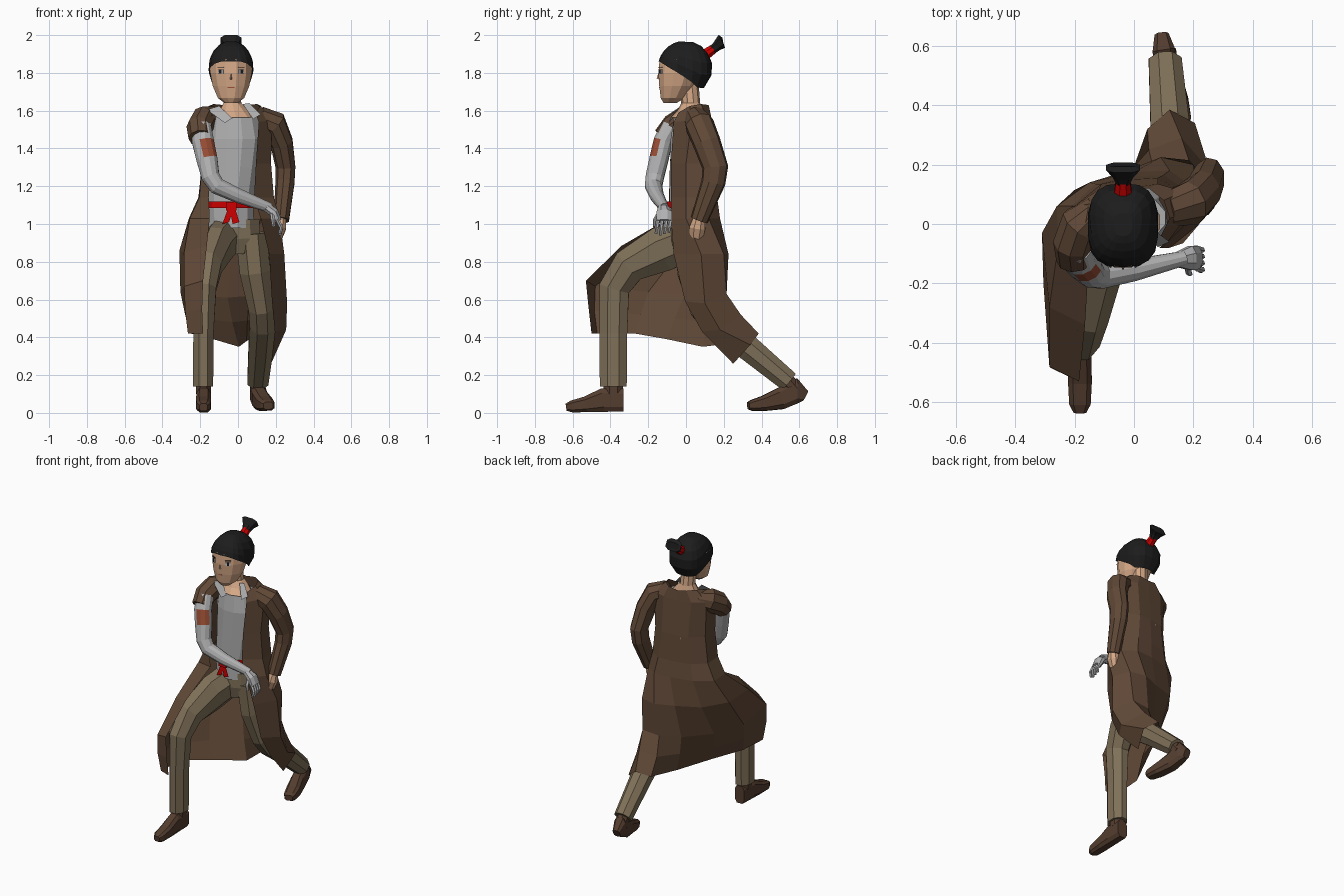
import bpy, bmesh, math
from mathutils import Vector as V, Matrix

def mat(name, r, g, b):
    m = bpy.data.materials.new(name)
    m.diffuse_color = (r, g, b, 1)
    return m

COAT = mat("coat brown", .118, .066, .038)
PANTS = mat("trouser khaki", .215, .165, .100)
SHOE = mat("shoe brown", .090, .048, .029)
SHIRT = mat("shirt grey", .42, .42, .42)
METAL = mat("metal grey", .45, .45, .46)
SKIN = mat("skin", .66, .39, .24)
HAIR = mat("hair black", .012, .012, .012)
RED = mat("sash red", .62, .0, .0)
PATCH = mat("rust patch", .32, .075, .035)
WHITE = mat("eye white", .6, .6, .62)

def build(name, verts, faces, *mats):
    me = bpy.data.meshes.new(name)
    me.from_pydata([tuple(v) for v in verts], [], faces)
    bm = bmesh.new()
    bm.from_mesh(me)
    bmesh.ops.recalc_face_normals(bm, faces=bm.faces)
    bm.to_mesh(me)
    bm.free()
    for m in mats:
        me.materials.append(m)
    ob = bpy.data.objects.new(name, me)
    bpy.context.collection.objects.link(ob)
    return ob

def tube(name, rings, *mats, n=8, ref=(1, 0, 0), caps=(True, True), power=1.0, flat_rings=False):
    """Loft of ellipses; each ring is (x, y, z, radius along ref, radius across)."""
    P = [V(r[:3]) for r in rings]
    verts, faces = [], []
    for i, r in enumerate(rings):
        t = V((0, 0, 1)) if flat_rings else sum(
            ((P[j + 1] - P[j]).normalized() for j in (i - 1, i) if 0 <= j < len(P) - 1), V())
        t.normalize()
        u = V(ref) - t * V(ref).dot(t)
        u.normalize()
        w = t.cross(u)
        for k in range(n):
            a = (k + .5) * math.tau / n
            c, s = math.cos(a), math.sin(a)
            c, s = (math.copysign(abs(q) ** power, q) for q in (c, s))
            verts.append(P[i] + u * (c * r[3]) + w * (s * r[4]))
    for i in range(len(P) - 1):
        for k in range(n):
            a, b = i * n + k, i * n + (k + 1) % n
            faces.append((a, b, b + n, a + n))
    if caps[0]:
        faces.append(tuple(range(n)))
    if caps[1]:
        faces.append(tuple(range(len(verts) - n, len(verts))))
    return build(name, verts, faces, *mats)

def sheet(name, rows, m):
    n = len(rows[0])
    faces = [(i * n + k, i * n + k + 1, i * n + n + k + 1, i * n + n + k)
             for i in range(len(rows) - 1) for k in range(n - 1)]
    return build(name, [p for r in rows for p in r], faces, m)

def plate(name, loc, size, m, turn=0):
    x, y, z = (s / 2 for s in size)
    R = Matrix.Rotation(turn, 3, 'Z')
    vs = [R @ V((a * x, b * y, c * z)) + V(loc) for a in (-1, 1) for b in (-1, 1) for c in (-1, 1)]
    return build(name, vs, [(0, 1, 3, 2), (4, 6, 7, 5), (0, 4, 5, 1), (2, 3, 7, 6), (0, 2, 6, 4), (1, 5, 7, 3)], m)

# Legs: front leg bent at the knee, rear leg stretched back
tube("front_leg", [(-.07, .03, .93, .10, .12), (-.115, -.12, .87, .09, .13), (-.16, -.3, .78, .08, .1),
                   (-.18, -.38, .66, .07, .088), (-.183, -.385, .42, .058, .08),
                   (-.185, -.385, .14, .058, .077)], PANTS)
tube("rear_leg", [(.07, .05, .95, .09, .12), (.09, .06, .75, .088, .115), (.125, .105, .56, .075, .095),
                  (.13, .17, .47, .073, .085), (.12, .34, .335, .07, .072), (.105, .545, .165, .06, .06)], PANTS)
tube("hips", [(-.01, .03, .84, .07, .09), (-.015, .03, .92, .14, .11), (-.02, .03, 1.02, .14, .11)], PANTS, n=10)

# Shoes
tube("front_shoe", [(-.182, -.33, .068, .038, .063), (-.182, -.44, .068, .04, .066), (-.182, -.53, .045, .042, .044),
                    (-.182, -.605, .034, .038, .033), (-.182, -.635, .03, .022, .02)], SHOE, power=.6)
tube("rear_shoe", [(.093, .632, .09, .025, .03), (.1, .585, .115, .04, .07), (.115, .5, .075, .043, .06),
                   (.14, .41, .05, .046, .042), (.155, .35, .04, .04, .03), (.16, .33, .038, .028, .02)],
     SHOE, power=.6)
tube("front_ankle", [(-.183, -.385, .1, .042, .055), (-.183, -.385, .18, .042, .055)], SHOE)
tube("rear_ankle", [(.103, .575, .12, .042, .045), (.108, .52, .185, .042, .045)], SHOE)

# Shirt, collar, belt with knot and tails
tube("shirt", [(-.035, .02, .98, .125, .112), (-.04, .02, 1.1, .125, .112), (-.025, .03, 1.3, .14, .118),
               (-.015, .025, 1.45, .15, .11), (-.02, .02, 1.57, .13, .085)], SHIRT, n=12, flat_rings=True)
build("right_collar", [(-.165, -.04, 1.605), (-.1, -.03, 1.625), (-.03, -.085, 1.56), (-.07, -.088, 1.535)],
      [(0, 1, 2, 3)], SHIRT)
build("left_collar", [(.025, -.02, 1.635), (.06, -.015, 1.64), (.12, -.06, 1.58), (.08, -.078, 1.555)],
      [(0, 1, 2, 3)], SHIRT)
tube("belt", [(-.045, .02, 1.085, .13, .125), (-.045, .02, 1.118, .13, .125)], RED, n=12)
plate("belt_knot", (-.035, -.108, 1.095), (.055, .03, .045), RED)
for name, x in (("belt_tail_right", -.065), ("belt_tail_left", -.01)):
    build(name, [(-.048, -.116, 1.095), (-.02, -.116, 1.095), (x + .018, -.115, 1.01), (x - .018, -.115, 1.0)],
          [(0, 1, 2, 3)], RED)

# Coat body: rows run from right front edge round the back to left front edge
upper = [
    [(-.13, -.045, 1.59), (-.165, .0, 1.62), (-.13, .07, 1.635), (-.08, .11, 1.63), (-.02, .12, 1.62),
     (.05, .12, 1.63), (.1, .08, 1.635), (.12, .02, 1.625), (.09, -.04, 1.59)],
    [(-.15, -.07, 1.54), (-.21, -.03, 1.55), (-.2, .06, 1.56), (-.12, .115, 1.56), (-.02, .125, 1.55),
     (.08, .135, 1.56), (.17, .11, 1.56), (.18, .03, 1.55), (.11, -.065, 1.54)],
    [(-.14, -.085, 1.32), (-.19, -.05, 1.32), (-.19, .06, 1.32), (-.11, .135, 1.32), (-.01, .15, 1.32),
     (.08, .155, 1.32), (.16, .11, 1.32), (.175, .0, 1.32), (.095, -.08, 1.32)],
    [(-.155, -.09, 1.14), (-.205, -.06, 1.14), (-.21, .06, 1.14), (-.13, .135, 1.14), (-.01, .16, 1.14),
     (.1, .165, 1.14), (.18, .11, 1.14), (.19, .0, 1.14), (.085, -.08, 1.14)]]
waist = [(-.15, -.09, 1.03), (-.255, -.07, 1.03), (-.26, .06, 1.03), (-.15, .14, 1.03), (.0, .175, 1.03),
         (.12, .18, 1.03), (.205, .12, 1.03), (.22, .0, 1.03), (.12, -.08, 1.03)]
skirt = [waist,
    [(-.165, -.34, .885), (-.285, -.28, .85), (-.31, -.03, .86), (-.2, .115, .85), (-.035, .175, .84),
     (.09, .225, .84), (.2, .2, .84), (.245, .08, .84), (.165, -.065, .84)],
    [(-.185, -.53, .7), (-.285, -.48, .67), (-.305, -.2, .64), (-.21, -.01, .62), (-.055, .13, .61),
     (.06, .21, .62), (.185, .215, .63), (.26, .1, .58), (.18, -.005, .59)],
    [(-.19, -.515, .55), (-.28, -.485, .54), (-.28, -.24, .52), (-.18, -.06, .5), (-.03, .11, .48),
     (.05, .25, .49), (.16, .29, .52), (.255, .18, .44), (.195, .085, .43)],
    [(-.185, -.5, .42), (-.265, -.47, .42), (-.25, -.27, .42), (-.13, -.1, .39), (.005, .09, .35),
     (.045, .32, .38), (.12, .385, .42), (.205, .34, .36), (.175, .25, .26)]]
sheet("coat_body", upper + [waist], COAT)
sheet("coat_skirt", skirt, COAT)

# Sleeves: one whole, one torn short
tube("left_sleeve", [(.11, .05, 1.565, .06, .06), (.19, .07, 1.53, .072, .078), (.232, .11, 1.43, .062, .075),
                     (.253, .155, 1.3, .054, .07), (.25, .145, 1.22, .052, .065), (.23, .07, 1.02, .042, .047)],
     COAT, n=9)
tube("torn_sleeve", [(-.12, .05, 1.57, .05, .055), (-.18, .0, 1.55, .07, .078), (-.205, -.065, 1.51, .068, .075),
                     (-.2, -.12, 1.455, .062, .06)], COAT, n=9)

# Left hand resting on the hip
tube("left_hand", [(.23, .07, 1.04, .028, .03), (.222, .06, .98, .036, .046), (.208, .055, .925, .026, .036),
                   (.195, .05, .91, .015, .02)], SKIN)

# Metal arm, with a rust patch on the front of its upper part
arm = tube("metal_arm", [(-.195, -.08, 1.52, .052, .054), (-.185, -.122, 1.435, .052, .06), (-.165, -.143, 1.345, .052, .058),
                         (-.145, -.165, 1.25, .05, .05), (-.11, -.172, 1.2, .047, .047), (.0, -.155, 1.15, .038, .04),
                         (.17, -.115, 1.085, .025, .027)], METAL, PATCH, n=12, ref=(0, 1, 0))
for f in arm.data.polygons:
    if 1.36 < f.center.z < 1.42 and f.normal.dot(V((.38, -.9, 0))) > .72:
        f.material_index = 1
tube("metal_hand", [(.15, -.12, 1.09, .028, .026), (.19, -.115, 1.06, .044, .028), (.212, -.115, 1.015, .044, .022)],
     METAL, ref=(0, 1, 0))
for i in range(4):
    y = -.148 + i * .022
    tube(f"metal_finger_{i + 1}", [(.208, y, 1.025, .011, .012), (.23, y - .006, .98, .01, .01),
                                   (.222, y - .01, .94 + .008 * abs(i - 1), .008, .008)], METAL, n=5, ref=(0, 1, 0))
tube("metal_thumb", [(.18, -.14, 1.06, .012, .012), (.185, -.165, 1.02, .011, .011), (.19, -.168, .985, .008, .008)],
     METAL, n=5, ref=(0, 1, 0))

# Neck and head
tube("neck", [(-.01, .005, 1.565, .105, .085), (-.02, .02, 1.6, .08, .065), (-.03, .025, 1.64, .05, .05),
              (-.036, .015, 1.74, .05, .052)], SKIN, n=10, flat_rings=True)
X = -.037
tube("head", [(X, -.085, 1.64, .035, .035), (X, -.07, 1.667, .072, .066), (X, -.048, 1.73, .1, .097),
              (X, -.033, 1.8, .114, .117), (X, -.02, 1.87, .114, .124)], SKIN, n=12, flat_rings=True)
build("nose", [(X - .007, -.142, 1.765), (X + .007, -.142, 1.765), (X, -.156, 1.77), (X, -.143, 1.81)],
      [(0, 1, 2), (0, 2, 3), (1, 3, 2)], SKIN)
plate("mouth", (X, -.139, 1.722), (.035, .006, .004), PATCH)
for side, s in (("right", -1), ("left", 1)):
    for part, w, h, dz, d, m in (("eye", .03, .02, 0, .0, WHITE), ("iris", .013, .022, 0, .002, HAIR),
                                 ("brow", .036, .004, .022, .001, HAIR)):
        plate(f"{side}_{part}", (X + s * (.054 + d * .5), -.135 - d, 1.808 + dz), (w, .007, h), m, s * math.radians(30))

# Hair cap: rounded dome whose lower edge drops towards the nape
N, L = 18, 6
verts, faces = [], []
for k in range(N):
    a = (k + .5) * math.tau / N
    c, s = (math.copysign(abs(q) ** .72, q) for q in (math.cos(a), math.sin(a)))
    low = 1.86 - .14 * min(1, max(0, (s + .95) / 1.6))
    for j in range(L):
        t = math.sin(j / (L - 1) * math.pi / 2 * .9)
        z = low + (1.967 - low) * t
        q = (z - 1.825) / .145
        r = math.sqrt(max(.06, 1 - q * q))
        verts.append((X + .12 * c * r, -.005 + .145 * s * r, z))
for k in range(N):
    for j in range(L - 1):
        a, b = k * L + j, (k + 1) % N * L + j
        faces.append((a, b, b + 1, a + 1))
faces.append([k * L + L - 1 for k in range(N)])
build("hair_cap", verts, faces, HAIR)

# Tied tuft with its red band
tube("hair_band", [(X, .085, 1.885, .034, .034), (X, .15, 1.93, .026, .026)], RED)
tube("hair_tuft", [(X, .14, 1.922, .024, .024), (X, .165, 1.943, .036, .028), (X, .19, 1.967, .06, .041),
                   (X, .196, 1.968, .045, .02)], HAIR, power=.7)
